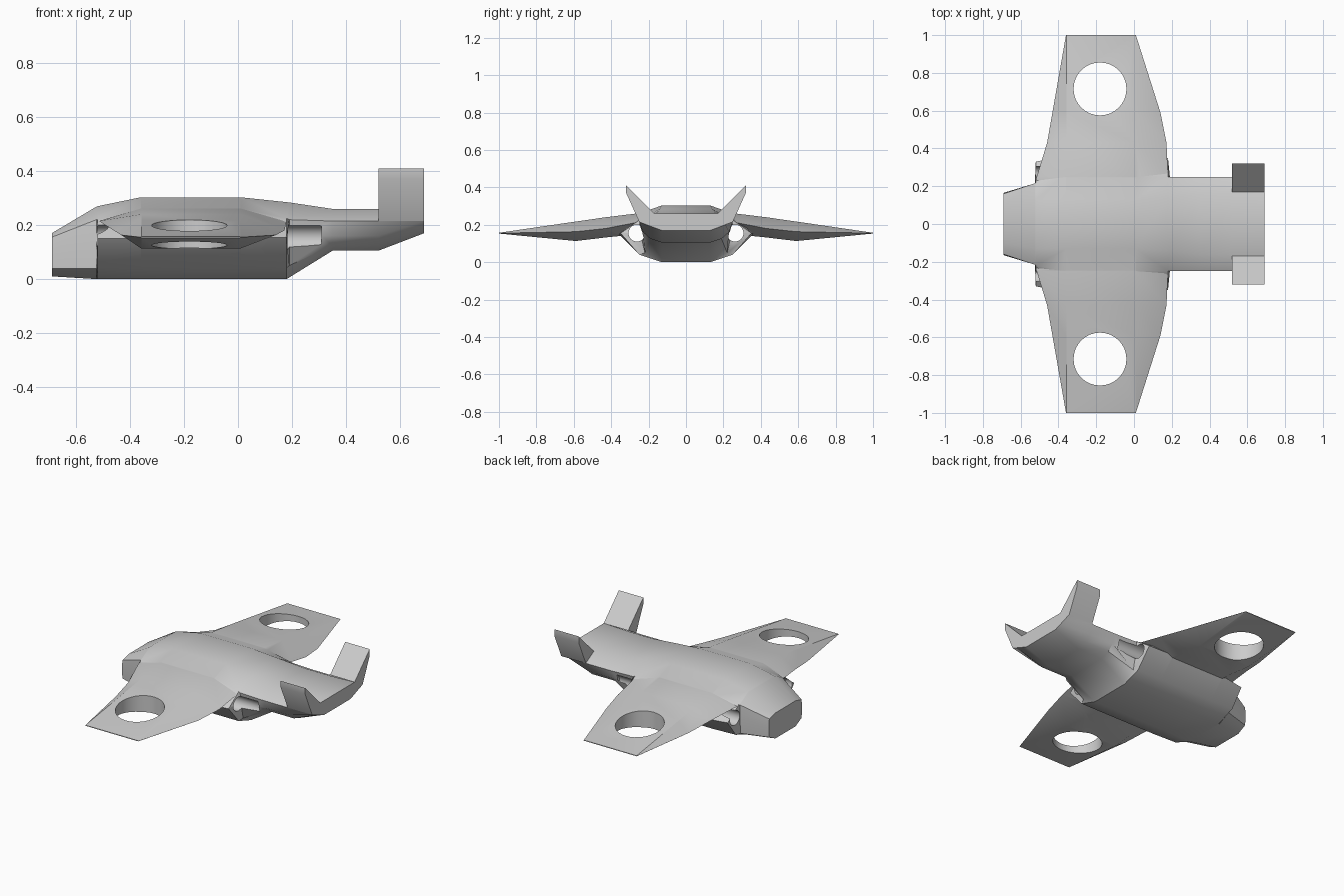
import bpy, bmesh, math
from mathutils import Matrix

cube = bpy.data.objects.get("Cube")
if cube:
    bpy.data.objects.remove(cube)

grey = bpy.data.materials.new("light_grey")
grey.use_nodes = True
COLOUR = (0.6, 0.6, 0.6, 1)
grey.diffuse_color = COLOUR
grey.node_tree.nodes["Principled BSDF"].inputs["Base Color"].default_value = COLOUR


def finish(name, bm):
    bmesh.ops.recalc_face_normals(bm, faces=bm.faces)
    mesh = bpy.data.meshes.new(name)
    bm.to_mesh(mesh)
    bm.free()
    mesh.materials.append(grey)
    obj = bpy.data.objects.new(name, mesh)
    bpy.context.collection.objects.link(obj)
    return obj


def loft(name, rings):
    """Skin a row of closed rings and cap both ends."""
    bm = bmesh.new()
    rows = [[bm.verts.new(p) for p in ring] for ring in rings]
    for a, b in zip(rows, rows[1:]):
        for i in range(len(a)):
            j = (i + 1) % len(a)
            bm.faces.new((a[i], a[j], b[j], b[i]))
    bm.faces.new(rows[0])
    bm.faces.new(rows[-1])
    return finish(name, bm)


def cylinder(name, radius, depth, matrix):
    bm = bmesh.new()
    bmesh.ops.create_cone(bm, cap_ends=True, segments=32, radius1=radius,
                          radius2=radius, depth=depth, matrix=matrix)
    return finish(name, bm)


def combine(obj, other, operation):
    mod = obj.modifiers.new(operation, "BOOLEAN")
    mod.object, mod.operation, mod.solver = other, operation, "EXACT"
    bpy.context.view_layer.objects.active = obj
    bpy.ops.object.modifier_apply(modifier=mod.name)
    bpy.data.objects.remove(other)


def smooth(obj):
    bpy.ops.object.select_all(action="DESELECT")
    obj.select_set(True)
    bpy.context.view_layer.objects.active = obj
    bpy.ops.object.shade_smooth_by_angle(angle=math.radians(30))


# Fuselage: half sections from the roof to the belly, nose to tail
middle = [(.13, .303), (.25, .26), (.36, .15), (.25, .04), (.13, 0)]
boom = [(.16, .26), (.25, .215), (.23, .16), (.19, .125), (.13, .105)]
sections = [
    (-.69, [(.10, .17), (.16, .155), (.165, .10), (.16, .04), (.10, .01)]),
    (-.525, [(.13, .268), (.215, .22), (.215, .15), (.21, .04), (.13, 0)]),
    (-.52, [(.13, .27), (.22, .222), (.33, .15), (.25, .045), (.13, 0)]),
    (-.36, middle),
    (.01, middle),
    (.18, [(.14, .285), (.25, .225), (.35, .155), (.25, .04), (.13, 0)]),
    (.19, [(.14, .284), (.25, .22), (.245, .16), (.22, .05), (.13, .006)]),
    (.35, boom),
    (.52, boom),
    (.69, [(.17, .26), (.25, .215), (.21, .20), (.17, .185), (.13, .17)]),
]
airframe = loft("airframe", [
    [(x, y, z) for y, z in half] + [(x, -y, z) for y, z in reversed(half)]
    for x, half in sections])

# Wing: span, leading x, trailing x, edge z, top z, bottom z
half_wing = [(1, -.36, .01, .155, .157, .153),
             (.59, -.432, .14, .163, .217, .113),
             (.43, -.46, .172, .18, .24, .132),
             (.25, -.515, .18, .215, .262, .15)]
stations = half_wing + [(-s[0], *s[1:]) for s in reversed(half_wing)]
wing = loft("wing", [
    [(lead, y, edge), (-.358, y, top), (.008, y, top),
     (trail, y, edge), (.008, y, low), (-.358, y, low)]
    for y, lead, trail, edge, top, low in stations])
combine(airframe, wing, "UNION")

# Lift fan openings and the long jet ducts
for side in (1, -1):
    fan = cylinder("fan_cutter", .14, 1, Matrix.Translation((-.18, side * .715, .15)))
    combine(airframe, fan, "DIFFERENCE")
    duct = cylinder("duct_cutter", .045, .93,
                    Matrix.Translation((-.155, side * .262, .155))
                    @ Matrix.Rotation(math.pi / 2, 4, "Y"))
    combine(airframe, duct, "DIFFERENCE")
smooth(airframe)

# Canted tail fins
fin = [(.17, .26), (.32, .41), (.32, .37), (.25, .215)]
for side, label in ((1, "right"), (-1, "left")):
    smooth(loft(label + "_tail_fin",
                [[(x, side * y, z) for y, z in fin] for x in (.52, .69)]))
